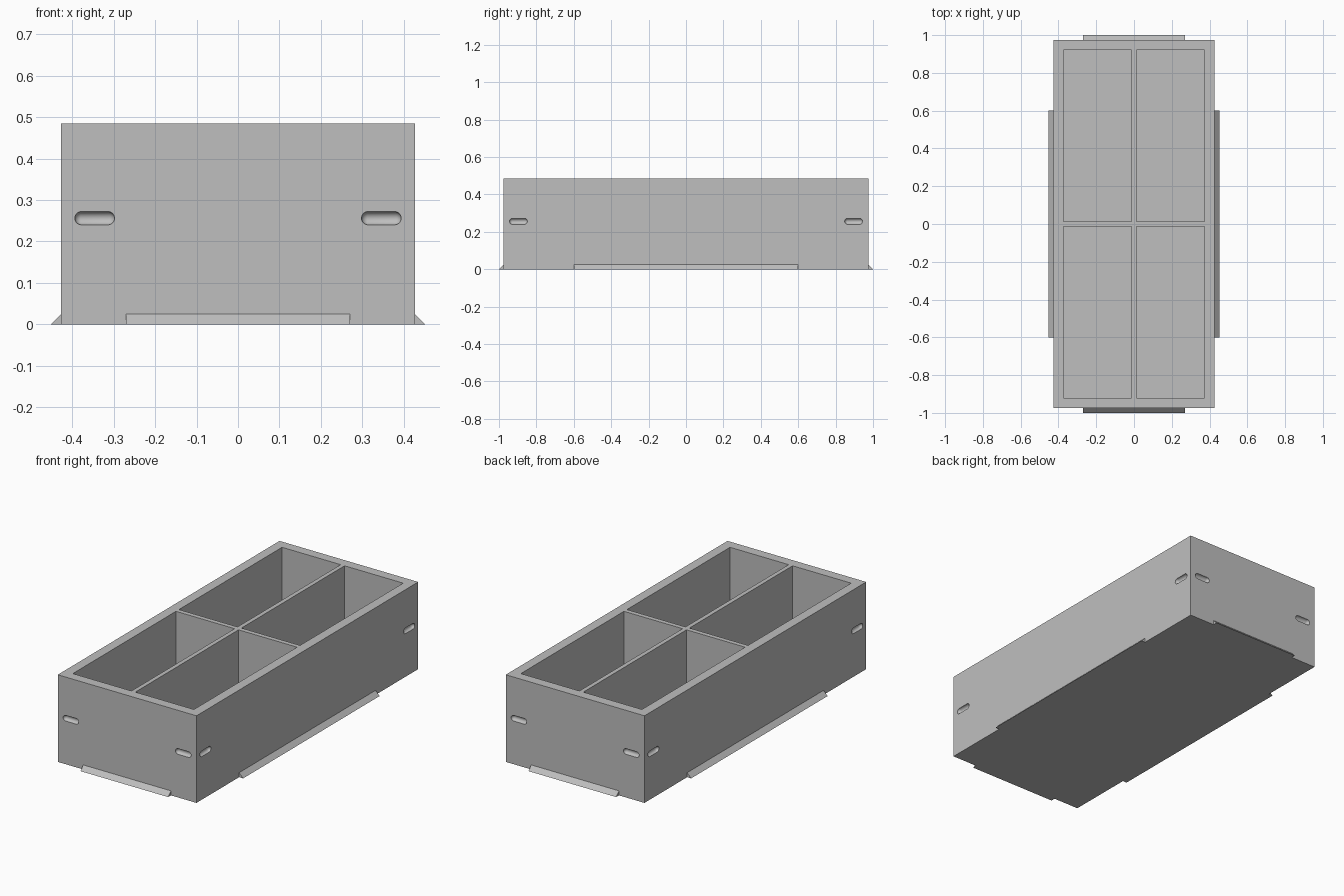
import bpy, bmesh
from math import pi, radians
from mathutils import Matrix, Vector

if "Cube" in bpy.data.objects:
    bpy.data.objects.remove(bpy.data.objects["Cube"], do_unlink=True)

HX, HY, H = 0.427, 0.975, 0.485      # half width, half length, height
FLOOR = 0.05
WEDGE = 0.025

grey = bpy.data.materials.new("plain grey")
grey.use_nodes = True
grey.diffuse_color = (0.52, 0.52, 0.52, 1)
grey.node_tree.nodes["Principled BSDF"].inputs["Base Color"].default_value = grey.diffuse_color


def add_object(name, bm):
    bmesh.ops.recalc_face_normals(bm, faces=bm.faces)
    mesh = bpy.data.meshes.new(name)
    bm.to_mesh(mesh)
    bm.free()
    mesh.materials.append(grey)
    obj = bpy.data.objects.new(name, mesh)
    bpy.context.collection.objects.link(obj)
    return obj


def add_box(bm, low, high):
    low, high = Vector(low), Vector(high)
    bmesh.ops.create_cube(bm, size=1, matrix=Matrix.Translation((low + high) / 2)
                          @ Matrix.Diagonal((*(high - low), 1)))


def add_capsule(bm, centre, half_length, radius, along_x):
    # A sphere pulled apart at its middle into a round-ended rod
    verts = bmesh.ops.create_uvsphere(bm, u_segments=24, v_segments=15, radius=radius)["verts"]
    for v in verts:
        v.co.z += (half_length - radius) * (1 if v.co.z > 0 else -1)
    turn = Matrix.Rotation(pi / 2, 4, "Y" if along_x else "X")
    bmesh.ops.transform(bm, verts=verts, matrix=Matrix.Translation(centre) @ turn)


# Solid tray block
bm = bmesh.new()
add_box(bm, (-HX, -HY, 0), (HX, HY, H))
tray = add_object("tray_body", bm)

# Four compartments and eight slots near the corners, cut from the block
bm = bmesh.new()
for sx in (-1, 1):
    for sy in (-1, 1):
        xs = sorted((sx * 0.012, sx * 0.373))
        ys = sorted((sy * 0.013, sy * 0.92))
        add_box(bm, (xs[0], ys[0], FLOOR), (xs[1], ys[1], H + 0.1))
        add_capsule(bm, (sx * 0.346, sy * HY, 0.256), 0.048, 0.016, True)
        add_capsule(bm, (sx * HX, sy * 0.896, 0.256), 0.048, 0.016, False)
cutter = add_object("tray_cutter", bm)
cutter.hide_render = True

cut = tray.modifiers.new("cut", "BOOLEAN")
cut.operation = "DIFFERENCE"
cut.solver = "EXACT"
cut.object = cutter
bpy.ops.object.select_all(action="DESELECT")
tray.select_set(True)
bpy.context.view_layer.objects.active = tray
bpy.ops.object.modifier_apply(modifier=cut.name)
bpy.data.objects.remove(cutter, do_unlink=True)
bpy.ops.object.shade_smooth_by_angle(angle=radians(30))


# Sloped foot strips along the base of each wall
def add_strip(name, wall, half_length, angle):
    bm = bmesh.new()
    profile = [(wall, 0), (wall + WEDGE, 0), (wall, WEDGE)]
    face = bm.faces.new([bm.verts.new((x, -half_length, z)) for x, z in profile])
    new = bmesh.ops.extrude_face_region(bm, geom=[face])["geom"]
    bmesh.ops.translate(bm, vec=(0, 2 * half_length, 0),
                        verts=[g for g in new if isinstance(g, bmesh.types.BMVert)])
    bm.transform(Matrix.Rotation(angle, 4, "Z"))
    add_object(name, bm)


add_strip("left_foot_strip", HX, 0.6, 0)
add_strip("back_foot_strip", HY, 0.27, pi / 2)
add_strip("right_foot_strip", HX, 0.6, pi)
add_strip("front_foot_strip", HY, 0.27, -pi / 2)
